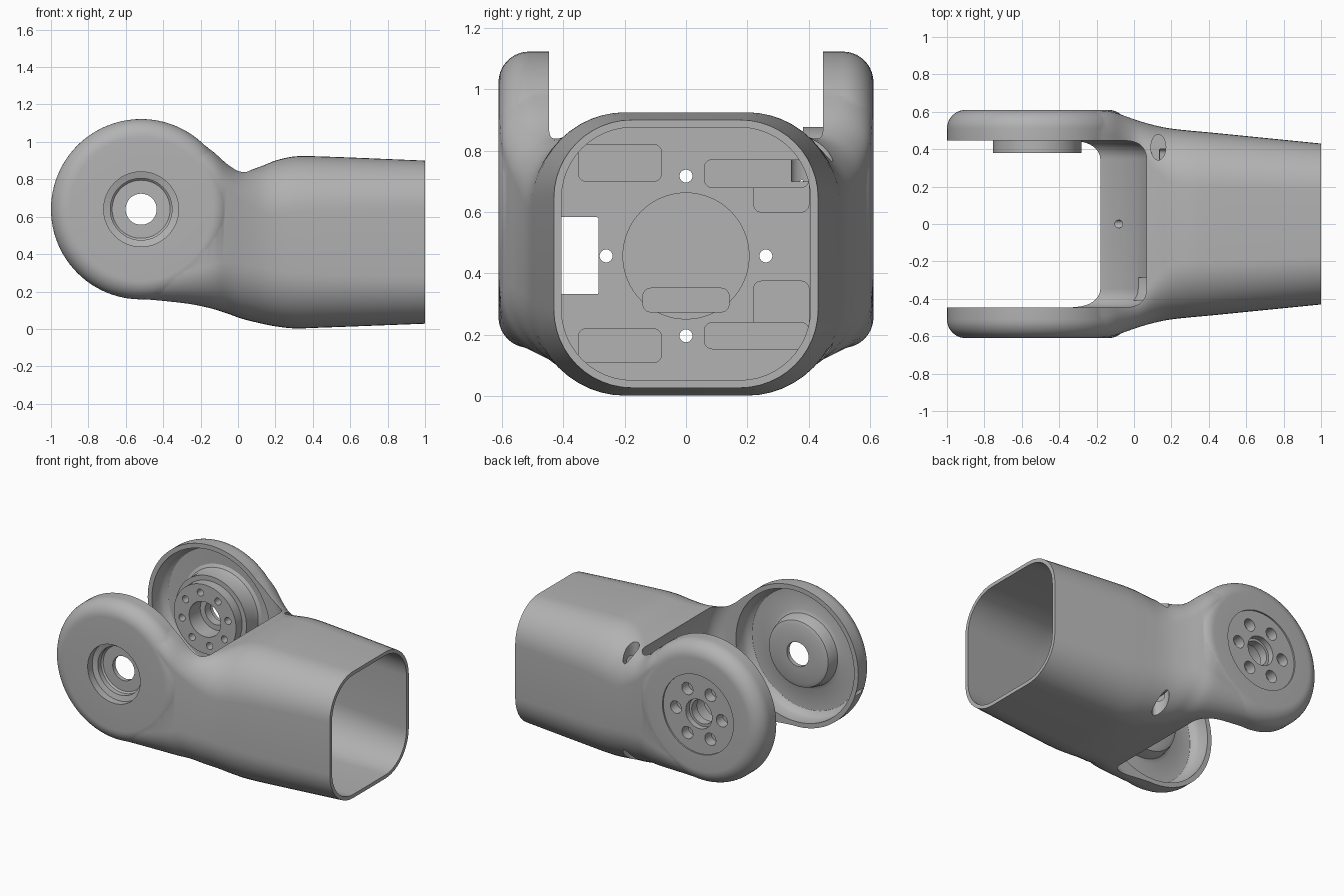
import bpy, bmesh, math
from mathutils import Matrix, Vector

cube = bpy.data.objects.get("Cube")
if cube:
    bpy.data.objects.remove(cube, do_unlink=True)

PIVOT = Vector((-0.518, 0, 0.64))  # hinge axis of the fork
FACE_X = 0.2                       # bulkhead face inside the tube
WALL = 0.025

grey = bpy.data.materials.new("metal grey")
grey.use_nodes = True
colour = (0.45, 0.45, 0.45, 1)
grey.diffuse_color = colour
grey.node_tree.nodes["Principled BSDF"].inputs["Base Color"].default_value = colour


def make(name, bm):
    bmesh.ops.remove_doubles(bm, verts=bm.verts, dist=1e-5)
    bmesh.ops.recalc_face_normals(bm, faces=bm.faces)
    mesh = bpy.data.meshes.new(name)
    bm.to_mesh(mesh)
    bm.free()
    mesh.materials.append(grey)
    ob = bpy.data.objects.new(name, mesh)
    bpy.context.collection.objects.link(ob)
    return ob


def combine(target, tool, op="DIFFERENCE"):
    mod = target.modifiers.new("combine", "BOOLEAN")
    mod.operation, mod.object, mod.solver = op, tool, "EXACT"
    bpy.context.view_layer.objects.active = target
    bpy.ops.object.modifier_apply(modifier=mod.name)
    bpy.data.objects.remove(tool, do_unlink=True)


def lathe(name, profile, centre=PIVOT, axis="Y", segs=96):
    """Revolve a closed (radius, height) profile about the given axis."""
    bm = bmesh.new()
    rings = []
    for r, h in profile:
        rings.append([bm.verts.new((r * math.cos(a), r * math.sin(a), h))
                      for a in (math.tau * i / segs for i in range(segs))])
    for k in range(len(profile)):
        n = (k + 1) % len(profile)
        if profile[k][0] == 0 and profile[n][0] == 0:
            continue
        for i in range(segs):
            j = (i + 1) % segs
            bm.faces.new((rings[k][i], rings[k][j], rings[n][j], rings[n][i]))
    turn = {"X": Matrix.Rotation(math.pi / 2, 4, "Y"),
            "Y": Matrix.Rotation(-math.pi / 2, 4, "X"),
            "Z": Matrix.Identity(4)}[axis]
    bm.transform(Matrix.Translation(centre) @ turn)
    return make(name, bm)


def rod(r, h0, h1, centre=PIVOT, axis="Y", segs=32):
    return lathe("rod", [(0, h0), (r, h0), (r, h1), (0, h1)], centre, axis, segs)


def arc(cr, ch, rad, a0, a1, n=10):
    return [(cr + rad * math.cos(math.radians(a0 + (a1 - a0) * i / n)),
             ch + rad * math.sin(math.radians(a0 + (a1 - a0) * i / n)))
            for i in range(n + 1)]


def rounded(y0, y1, z0, z1, top, low, n=12):
    """Rectangle outline with separate upper and lower corner radii."""
    pts = []
    for cy, cz, r, a in ((y1 - top, z1 - top, top, 0), (y0 + top, z1 - top, top, 90),
                         (y0 + low, z0 + low, low, 180), (y1 - low, z0 + low, low, 270)):
        pts += arc(cy, cz, r, a, a + 90, n)
    return pts


def loft(name, sections):
    """Skin a list of (x, outline) sections and cap both ends."""
    bm = bmesh.new()
    rings = [[bm.verts.new((x, y, z)) for y, z in pts] for x, pts in sections]
    for a, b in zip(rings, rings[1:]):
        for i in range(len(a)):
            j = (i + 1) % len(a)
            bm.faces.new((a[i], a[j], b[j], b[i]))
    bm.faces.new(rings[0])
    bm.faces.new(rings[-1])
    return make(name, bm)


# Body stations: x, half width, bottom, top, upper and lower corner radius
STATIONS = [(-0.52, 0.607, 0.16, 1.118, 0.1, 0.1), (-0.4, 0.607, 0.15, 1.098, 0.1, 0.13),
            (-0.25, 0.607, 0.132, 1.03, 0.11, 0.18), (-0.13, 0.602, 0.106, 0.945, 0.12, 0.24),
            (-0.05, 0.578, 0.08, 0.875, 0.13, 0.28), (0.02, 0.553, 0.055, 0.842, 0.15, 0.29),
            (0.12, 0.525, 0.03, 0.868, 0.24, 0.3), (0.2, 0.51, 0.014, 0.9, 0.29, 0.3),
            (0.3, 0.499, 0.003, 0.922, 0.3, 0.3), (0.42, 0.488, 0.006, 0.923, 0.29, 0.29),
            (1.0, 0.43, 0.028, 0.9, 0.255, 0.255)]


def station(x):
    x = min(x, STATIONS[-1][0])
    k = max(i for i in range(len(STATIONS) - 1) if STATIONS[i][0] <= x)
    p, q = STATIONS[k], STATIONS[k + 1]
    o, s = STATIONS[max(k - 1, 0)], STATIONS[min(k + 2, len(STATIONS) - 1)]
    d = q[0] - p[0]
    t = (x - p[0]) / d
    out = []
    for c in range(1, 6):
        m0 = (q[c] - o[c]) / (q[0] - o[0]) * d
        m1 = (s[c] - p[c]) / (s[0] - p[0]) * d
        out.append((2*t**3 - 3*t**2 + 1) * p[c] + (t**3 - 2*t**2 + t) * m0
                   + (3*t**2 - 2*t**3) * q[c] + (t**3 - t**2) * m1)
    return out


def skin(x, inset=0):
    w, lo, hi, top, low = station(x)
    return x, rounded(inset - w, w - inset, lo + inset, hi - inset, top - inset, low - inset)


def span(a, b, n):
    return [a + (b - a) * i / n for i in range(n + 1)]


# Outer body with a round cheek on each side
body = loft("fork_tube", [skin(x) for x in span(-0.52, 0.44, 44) + span(0.48, 1, 10)])
for s in (1, -1):
    cheek = [(0, 0.4), (0.482, 0.4)] + arc(0.382, 0.51, 0.1, 0, 90) + [(0, 0.61)]
    combine(body, lathe("cheek", [(r, s * h) for r, h in cheek]), "UNION")

# Rounded slot between the cheeks
slot = ([(0, -0.446)] + arc(0.522, -0.346, 0.1, -90, 0)
        + arc(0.522, 0.346, 0.1, 0, 90) + [(0, 0.446)])
combine(body, lathe("slot", slot))

# Hollow tube, leaving a bulkhead
combine(body, loft("hollow", [skin(x, WALL) for x in span(FACE_X, 0.44, 12)
                              + span(0.48, 1, 10) + [1.05]]))

# Dished inner faces of the cheeks: a collar on the left, a low rounded hub on the right
rim = [(0.45, 0.4), (0.45, 0.52), (0.435, 0.55), (0.41, 0.568)]
collar = [(0.3, 0.572), (0.28, 0.56), (0.27, 0.53), (0.27, 0.4)]
hub = [(0.27, 0.572), (0.245, 0.56), (0.235, 0.51), (0.225, 0.485),
       (0.2, 0.475), (0, 0.475), (0, 0.4)]
combine(body, lathe("left_dish", rim + collar))
combine(body, lathe("right_dish", [(r, -h) for r, h in rim + hub]))

# Bearing boss on the left cheek, with its bolt face
combine(body, rod(0.237, 0.38, 0.56, segs=96), "UNION")
combine(body, rod(0.12, 0.3, 0.5, segs=64))
combine(body, lathe("cap_recess", [(0, 0.6), (0.27, 0.6), (0.27, 0.7), (0, 0.7)]))


def around(count, radius, phase=0):
    for i in range(count):
        a = math.tau * i / count + phase
        yield PIVOT + Vector((radius * math.cos(a), 0, radius * math.sin(a)))


for c in around(6, 0.175):
    combine(body, rod(0.042, 0.53, 0.7, c))
for c in around(8, 0.178, 0.2):
    combine(body, rod(0.024, 0.3, 0.45, c, segs=20))
combine(body, rod(0.1, 0.56, 0.7, segs=64))

# Stepped socket on the right cheek, then the through hole
socket = [(0, -0.505), (0.155, -0.505), (0.165, -0.515), (0.165, -0.55),
          (0.2, -0.56), (0.2, -0.7), (0, -0.7)]
combine(body, lathe("socket", socket))
combine(body, rod(0.083, -0.8, 0.8, segs=64))

# Bulkhead: round recess stepping deeper towards the bottom, and corner pockets
CENTRE = Vector((0, 0, 0.457))
combine(body, rod(0.205, FACE_X - 0.065, 0.3, CENTRE, "X", 64))
half = arc(0, CENTRE.z, 0.2, 180, 360, 32)
combine(body, loft("lower_recess", [(FACE_X - 0.09, half), (0.26, half)]))
for y0, y1, z0, z1, depth in ((0.06, 0.4, 0.68, 0.77, 0.065), (0.22, 0.4, 0.6, 0.74, 0.06),
                              (0.06, 0.4, 0.155, 0.24, 0.16), (0.22, 0.4, 0.18, 0.375, 0.12),
                              (-0.35, -0.08, 0.7, 0.82, 0.065), (-0.35, -0.08, 0.11, 0.22, 0.16),
                              (-0.14, 0.14, 0.275, 0.352, 0.135)):
    outline = rounded(y0, y1, z0, z1, 0.025, 0.025, 5)
    combine(body, loft("pocket", [(FACE_X - depth, outline), (0.26, outline)]))

# Screw holes and cable window through the bulkhead
for dy, dz in ((0.26, 0), (-0.26, 0), (0, 0.26), (0, -0.26)):
    spot = CENTRE + Vector((0, dy, dz))
    combine(body, rod(0.021, -0.3, 0.3, spot, "X", 24))
window = rounded(-0.41, -0.285, 0.333, 0.583, 0.004, 0.004, 2)
combine(body, loft("window", [(-0.25, window), (0.25, window)]))

# Oval access holes above and below, beside the left arm
for z in (0.8, 0.1):
    hole = rod(0.04, -0.1, 0.1, Vector(), "Z")
    hole.data.transform(Matrix.Translation((0.13, 0.41, z)) @ Matrix.Diagonal((1, 1.7, 1, 1)))
    combine(body, hole)

bpy.ops.object.select_all(action="DESELECT")
body.select_set(True)
bpy.context.view_layer.objects.active = body
bpy.ops.object.shade_smooth_by_angle(angle=math.radians(30))
